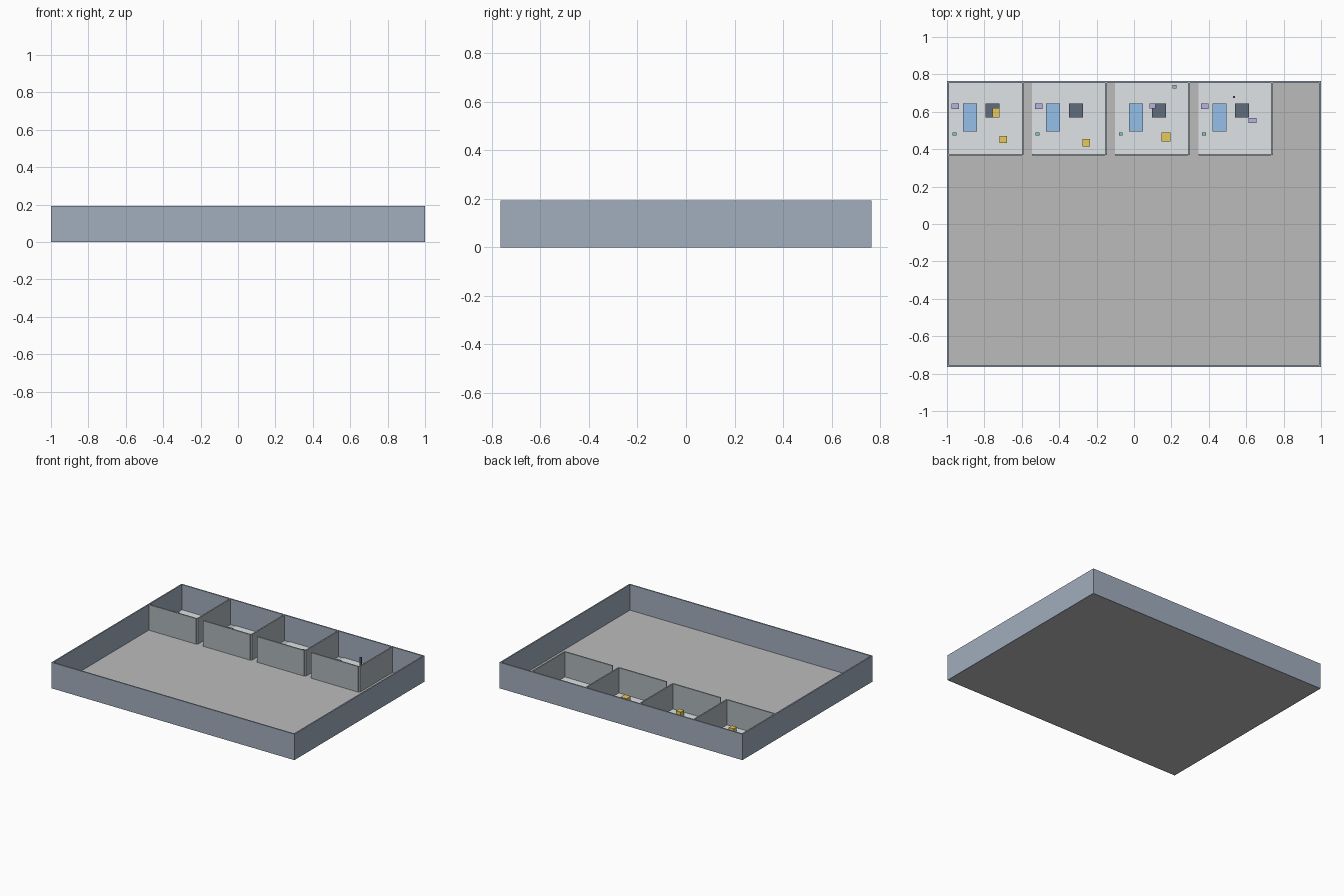
import bpy

if "Cube" in bpy.data.objects:
    bpy.data.objects.remove(bpy.data.objects["Cube"])


def material(name, rgb):
    m = bpy.data.materials.new(name)
    m.diffuse_color = (*rgb, 1)
    m.use_nodes = True
    m.node_tree.nodes["Principled BSDF"].inputs["Base Color"].default_value = m.diffuse_color
    return m


WALL = material("blue_grey", (0.36, 0.42, 0.51))
PARTITION = material("green_grey", (0.42, 0.47, 0.49))
ROOM = material("pale_grey", (0.74, 0.77, 0.79))
FLOOR = material("floor_grey", (0.5, 0.5, 0.5))
BLUE = material("blue", (0.30, 0.52, 0.82))
DARK = material("dark_grey", (0.12, 0.15, 0.20))
YELLOW = material("yellow", (0.80, 0.60, 0.10))
PURPLE = material("purple", (0.50, 0.45, 0.75))
GREEN = material("green", (0.20, 0.60, 0.45))


def box(name, x0, x1, y0, y1, z0, z1, mat):
    bpy.ops.mesh.primitive_cube_add(
        size=1, location=((x0 + x1) / 2, (y0 + y1) / 2, (z0 + z1) / 2))
    o = bpy.context.object
    o.name = name
    o.scale = (x1 - x0, y1 - y0, z1 - z0)
    bpy.ops.object.transform_apply(location=False, rotation=False, scale=True)
    o.data.materials.append(mat)
    return o


W, D, H, T = 1.0, 0.765, 0.193, 0.01
F = 0.003   # building floor level
R = 0.006   # room floor level

# Building shell
box("floor", -W + T, W - T, -D + T, D - T, 0, F, FLOOR)
for s, side in ((-1, "left"), (1, "right")):
    c = s * (W - T / 2)
    box(side + "_wall", c - T / 2, c + T / 2, -D, D, 0, H, WALL)
for s, side in ((-1, "front"), (1, "back")):
    c = s * (D - T / 2)
    box(side + "_wall", -W + T, W - T, c - T / 2, c + T / 2, 0, H, WALL)

# Four repeated rooms along the back wall
PITCH = 0.4446
for i in range(4):
    x = -0.99 + i * PITCH
    n = "room_%d_" % (i + 1)
    box(n + "floor", x, x + 0.39, 0.375, D - T, F, R, ROOM)
    box(n + "front_partition", x, x + 0.39, 0.365, 0.375, F, H, PARTITION)
    box(n + "side_partition", x + 0.39, x + 0.4, 0.37, D - T, F, H, PARTITION)
    box(n + "bed", x + 0.075, x + 0.15, 0.495, 0.645, R, 0.03, BLUE)
    box(n + "equipment_base", x + 0.197, x + 0.272, 0.57, 0.645, R, 0.026, DARK)
    box(n + "bin", x + 0.02, x + 0.04, 0.473, 0.49, R, 0.025, GREEN)
    if i != 2:
        box(n + "cabinet", x + 0.015, x + 0.055, 0.615, 0.645, R, 0.045, PURPLE)

# Individually placed furniture
box("room_1_chair", -0.72, -0.68, 0.432, 0.47, R, 0.045, YELLOW)
box("room_1_cart", -0.757, -0.72, 0.57, 0.62, R, 0.045, YELLOW)
box("room_2_chair", -0.275, -0.235, 0.415, 0.455, R, 0.045, YELLOW)
box("room_3_chair", 0.147, 0.195, 0.44, 0.49, R, 0.045, YELLOW)
box("room_3_cabinet", 0.083, 0.115, 0.618, 0.645, R, 0.045, PURPLE)
box("room_3_waste_box", 0.207, 0.228, 0.725, 0.743, R, 0.03, PARTITION)
box("room_4_side_cabinet", 0.613, 0.656, 0.54, 0.567, R, 0.04, PURPLE)
box("room_4_pole", 0.53, 0.54, 0.674, 0.684, R, 0.09, DARK)
